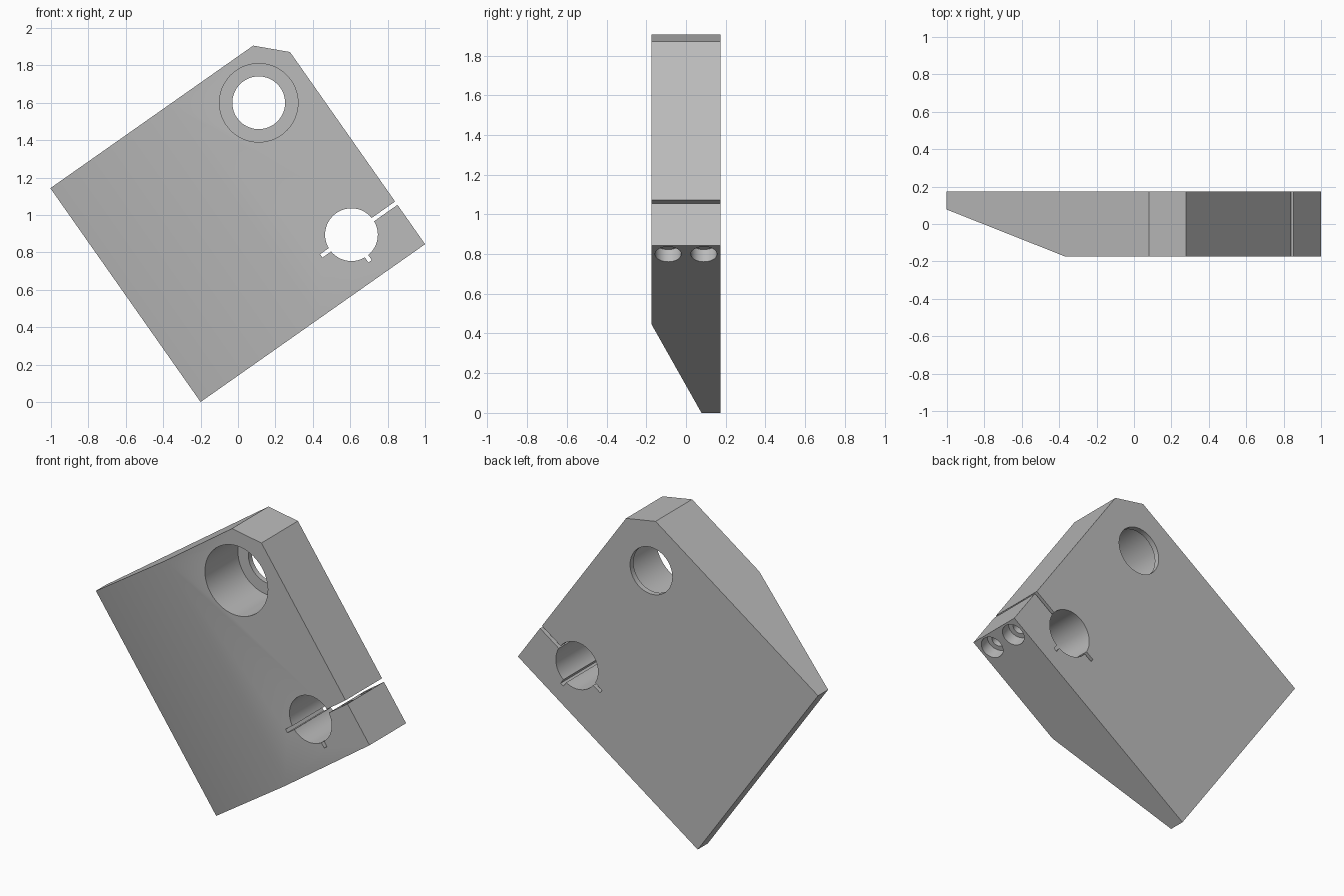
import bpy, bmesh, math
from mathutils import Matrix, Vector

if "Cube" in bpy.data.objects:
    bpy.data.objects.remove(bpy.data.objects["Cube"], do_unlink=True)

# Block frame: x along the lower edge, y through the thickness, z up the long edge
TILT = math.radians(35.1)
WIDTH, HEIGHT, HALF = 1.467, 1.397, 0.174
BORE_X, BIG_Z, CLAMP_Z = 1.174, 1.13, 0.268

grey = bpy.data.materials.new("machined_grey")
grey.use_nodes = True
grey.diffuse_color = (0.5, 0.5, 0.5, 1)
grey.node_tree.nodes["Principled BSDF"].inputs["Base Color"].default_value = (0.5, 0.5, 0.5, 1)


def make_object(name, bm):
    bmesh.ops.recalc_face_normals(bm, faces=bm.faces)
    mesh = bpy.data.meshes.new(name)
    bm.to_mesh(mesh)
    bm.free()
    mesh.materials.append(grey)
    obj = bpy.data.objects.new(name, mesh)
    bpy.context.collection.objects.link(obj)
    return obj


def box(name, centre, size, turn=0):
    bm = bmesh.new()
    matrix = (Matrix.Translation(centre) @ Matrix.Rotation(turn, 4, 'Y')
              @ Matrix.Diagonal((*size, 1)))
    bmesh.ops.create_cube(bm, size=1, matrix=matrix)
    return make_object(name, bm)


def cylinder(name, start, end, radius):
    start, end = Vector(start), Vector(end)
    axis = end - start
    matrix = Matrix.Translation((start + end) / 2) @ axis.to_track_quat('Z', 'Y').to_matrix().to_4x4()
    bm = bmesh.new()
    bmesh.ops.create_cone(bm, cap_ends=True, segments=64, radius1=radius,
                          radius2=radius, depth=axis.length, matrix=matrix)
    return make_object(name, bm)


# Plate with one tapered side, extruded from its cross-section
section = [(0, HALF), (WIDTH, HALF), (WIDTH, -HALF), (0.777, -HALF), (0, 0.078)]
bm = bmesh.new()
face = bm.faces.new([bm.verts.new((x, y, 0)) for x, y in section])
top = bmesh.ops.extrude_face_region(bm, geom=[face])["geom"]
bmesh.ops.translate(bm, vec=(0, 0, HEIGHT), verts=[v for v in top if isinstance(v, bmesh.types.BMVert)])
block = make_object("clamp_block", bm)

# Corner chamfer
cutters = [box("chamfer_cutter", (WIDTH, 0, HEIGHT), (0.2, 1, 1), math.radians(-45))]

# Large counterbored hole with a thin lip at the back
cutters += [
    cylinder("counterbore_cutter", (BORE_X, -0.3, BIG_Z), (BORE_X, HALF - 0.033, BIG_Z), 0.21),
    cylinder("bore_cutter", (BORE_X, -0.3, BIG_Z), (BORE_X, 0.3, BIG_Z), 0.141),
]

# Split clamp hole with its slit and relief notches
left, right = BORE_X - 0.197, WIDTH + 0.1
cutters += [
    cylinder("clamp_hole_cutter", (BORE_X, -0.3, CLAMP_Z), (BORE_X, 0.3, CLAMP_Z), 0.141),
    box("slit_cutter", ((left + right) / 2, 0, CLAMP_Z), (right - left, 1, 0.022)),
    box("notch_cutter", (BORE_X, 0, CLAMP_Z - 0.087), (0.022, 1, 0.174)),
]

# Two counterbored screw holes crossing the slit
for y in (-0.09, 0.09):
    cutters += [
        cylinder("screw_head_cutter", (1.39, y, -0.1), (1.39, y, 0.075), 0.066),
        cylinder("screw_hole_cutter", (1.39, y, -0.1), (1.39, y, 0.5), 0.038),
    ]

# Cut every feature out of the block
bpy.context.view_layer.objects.active = block
for cutter in cutters:
    cutter.hide_render = True
    mod = block.modifiers.new(cutter.name, 'BOOLEAN')
    mod.operation, mod.solver, mod.object = 'DIFFERENCE', 'EXACT', cutter
    bpy.ops.object.modifier_apply(modifier=mod.name)
    bpy.data.objects.remove(cutter, do_unlink=True)

# Chamfer removes a corner strip; tilt the block onto its lower corner
block.data.transform(Matrix.Translation((-0.2, 0, 0)) @ Matrix.Rotation(-TILT, 4, 'Y'))
bpy.ops.object.select_all(action='DESELECT')
block.select_set(True)
bpy.ops.object.shade_smooth_by_angle(angle=math.radians(30))
